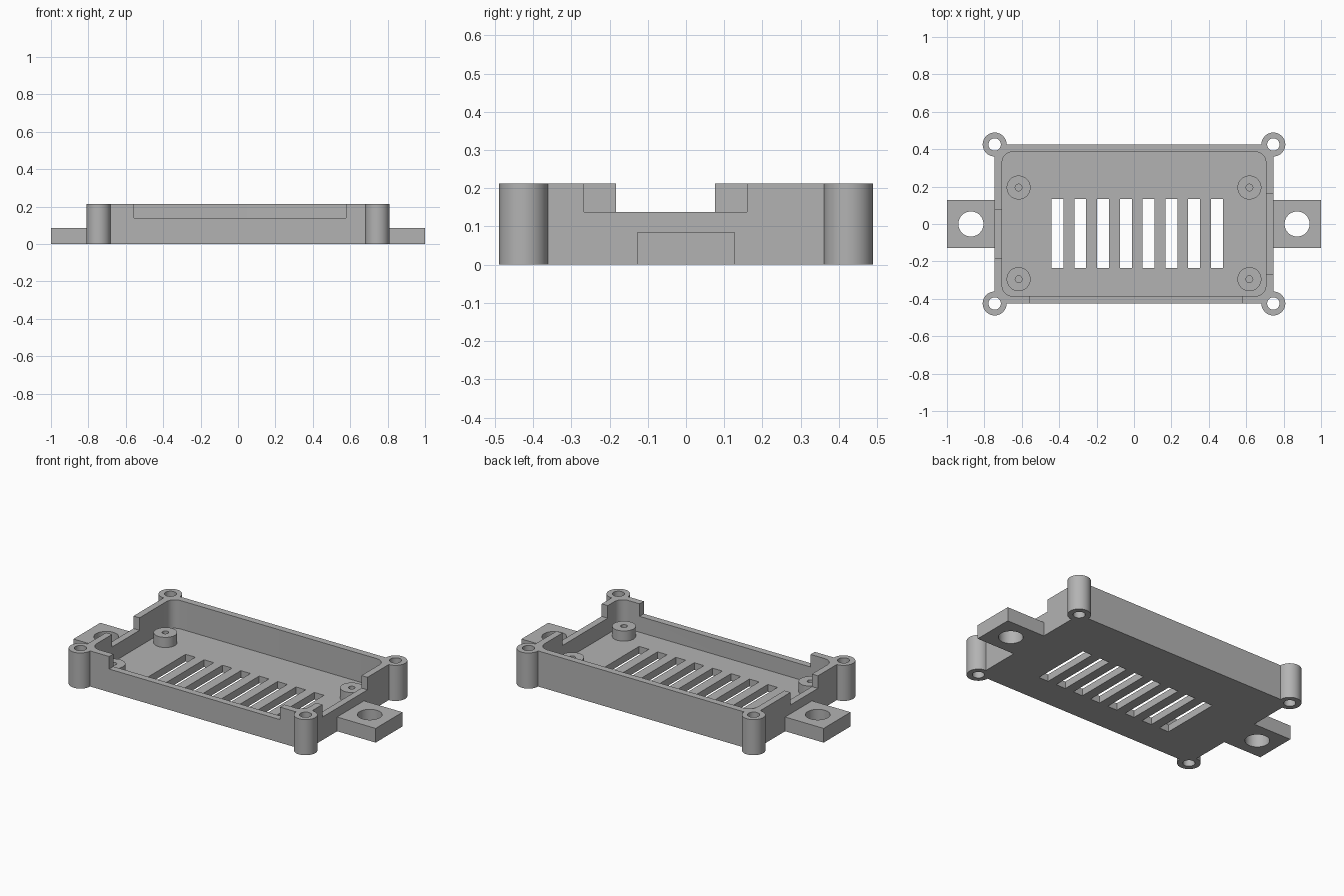
import bpy
import bmesh
from mathutils import Matrix, Vector

if "Cube" in bpy.data.objects:
    bpy.data.objects.remove(bpy.data.objects["Cube"], do_unlink=True)

# Main dimensions
HX, HY, HEIGHT = 0.745, 0.425, 0.213
WALL, FLOOR, RIM = 0.04, 0.043, 0.138
POST_R, LUG_Z, BOSS_Z = 0.064, 0.085, 0.104
OVER = 0.1

# Single plastic colour
grey = bpy.data.materials.new("grey_plastic")
grey.use_nodes = True
colour = (0.45, 0.45, 0.45, 1)
grey.diffuse_color = colour
grey.node_tree.nodes["Principled BSDF"].inputs["Base Color"].default_value = colour


def finish(name, bm):
    mesh = bpy.data.meshes.new(name)
    bm.to_mesh(mesh)
    bm.free()
    mesh.materials.append(grey)
    obj = bpy.data.objects.new(name, mesh)
    bpy.context.collection.objects.link(obj)
    return obj


def box(name, x0, x1, y0, y1, z0, z1, corner=0):
    """Box between limits, optionally with rounded upright edges."""
    bm = bmesh.new()
    lo, hi = Vector((x0, y0, z0)), Vector((x1, y1, z1))
    size = hi - lo
    bmesh.ops.create_cube(bm, size=1, matrix=Matrix.Translation((lo + hi) / 2) @ Matrix.Diagonal((*size, 1)))
    if corner:
        upright = [e for e in bm.edges if abs(e.verts[0].co.z - e.verts[1].co.z) > size.z / 2]
        bmesh.ops.bevel(bm, geom=upright, offset=corner, segments=8, profile=0.5, affect='EDGES')
    return finish(name, bm)


def cylinder(name, x, y, radius, z0, z1):
    bm = bmesh.new()
    bmesh.ops.create_cone(bm, cap_ends=True, segments=48, radius1=radius, radius2=radius,
                          depth=z1 - z0, matrix=Matrix.Translation((x, y, (z0 + z1) / 2)))
    return finish(name, bm)


def combine(target, tools, operation):
    """Apply booleans in order, then discard the tool objects."""
    for tool in tools:
        tool.hide_render = True
        mod = target.modifiers.new(operation.title(), 'BOOLEAN')
        mod.operation, mod.solver, mod.object = operation, 'EXACT', tool
    bpy.context.view_layer.update()
    graph = bpy.context.evaluated_depsgraph_get()
    mesh = bpy.data.meshes.new_from_object(target.evaluated_get(graph))
    target.modifiers.clear()
    target.data = mesh
    for tool in tools:
        bpy.data.objects.remove(tool, do_unlink=True)


def smooth(obj):
    bpy.ops.object.select_all(action='DESELECT')
    obj.select_set(True)
    bpy.context.view_layer.objects.active = obj
    bpy.ops.object.shade_smooth_by_angle(angle=0.5)


corners = [(sx * HX, sy * HY) for sx in (-1, 1) for sy in (-1, 1)]

# Tray with corner screw posts and side mounting lugs
tray = box("tray", -HX, HX, -HY, HY, 0, HEIGHT)
solids = [cylinder("post", x, y, POST_R, 0, HEIGHT) for x, y in corners]
for s in (-1, 1):
    x0, x1 = sorted((s * (HX - WALL / 2), s))
    solids.append(box("lug", x0, x1, -0.127, 0.127, 0, LUG_Z))
combine(tray, solids, 'UNION')

# Hollow interior
cuts = [box("cavity", -HX + WALL, HX - WALL, -HY + WALL, HY - WALL, FLOOR, HEIGHT + OVER, corner=0.055)]

# Cut-outs in the rims: front, left end, right end
cuts.append(box("front_notch", -0.555, 0.577, -HY - OVER, -HY + 0.06, RIM, HEIGHT + OVER))
cuts.append(box("left_notch", HX - 0.06, HX + OVER, -0.267, 0.16, RIM, HEIGHT + OVER))
cuts.append(box("right_notch", -HX - OVER, -HX + 0.06, -0.183, 0.076, RIM, HEIGHT + OVER))

# Ventilation slots through the floor
for i in range(8):
    x = -0.409 + i * 0.1217
    cuts.append(box("slot", x - 0.032, x + 0.032, -0.235, 0.135, -OVER, FLOOR + 0.05))

# Screw holes through posts and lugs
cuts += [cylinder("post_hole", x, y, 0.033, -OVER, HEIGHT + OVER) for x, y in corners]
cuts += [cylinder("lug_hole", s * 0.872, 0, 0.067, -OVER, LUG_Z + OVER) for s in (-1, 1)]
combine(tray, cuts, 'DIFFERENCE')
smooth(tray)

# Board standoffs with blind pilot holes
for side, x in (("right", -0.617), ("left", 0.617)):
    for end, y in (("front", -0.295), ("back", 0.195)):
        standoff = cylinder(f"{end}_{side}_standoff", x, y, POST_R, FLOOR - 0.01, BOSS_Z)
        combine(standoff, [cylinder("pilot", x, y, 0.018, FLOOR, BOSS_Z + OVER)], 'DIFFERENCE')
        smooth(standoff)
